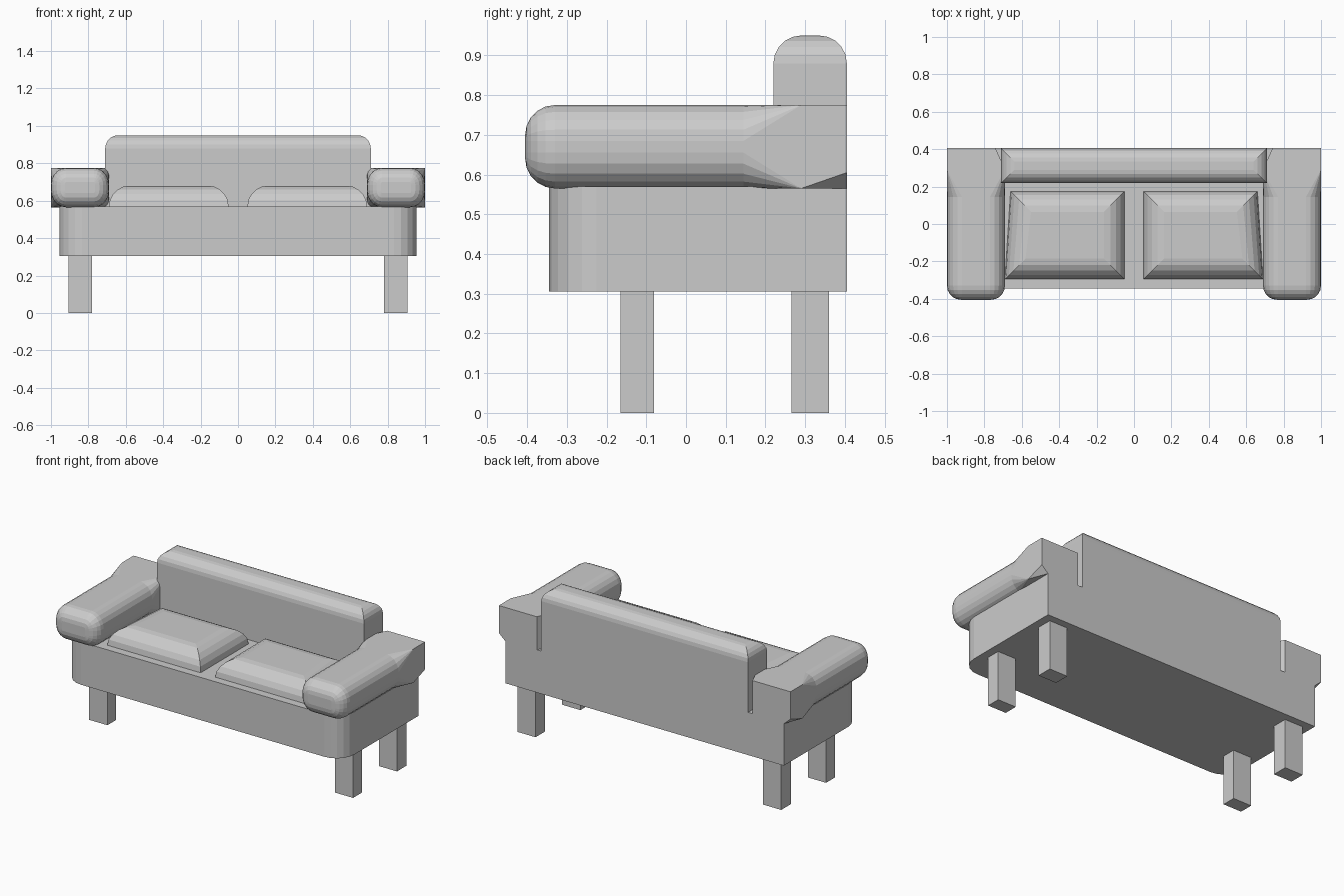
import bpy, bmesh
from math import sin, cos, pi

if "Cube" in bpy.data.objects:
    bpy.data.objects.remove(bpy.data.objects["Cube"])


def loft(name, rings, mirror=False):
    """Skin a list of closed rings, cap both ends, optionally mirror in x."""
    bm = bmesh.new()
    vs = [[bm.verts.new(p) for p in r] for r in rings]
    n = len(vs[0])
    for a, b in zip(vs, vs[1:]):
        for i in range(n):
            j = (i + 1) % n
            bm.faces.new((a[i], a[j], b[j], b[i]))
    bm.faces.new(vs[0][::-1])
    bm.faces.new(vs[-1])
    bmesh.ops.remove_doubles(bm, verts=bm.verts, dist=1e-4)
    bmesh.ops.recalc_face_normals(bm, faces=bm.faces)
    me = bpy.data.meshes.new(name)
    bm.to_mesh(me)
    bm.free()
    ob = bpy.data.objects.new(name, me)
    bpy.context.collection.objects.link(ob)
    if mirror:
        ob.modifiers.new("Mirror", 'MIRROR').use_mirror_merge = False
    return ob


def puff(name, x0, x1, y0, y1, z0, z1, r=0.0, skew=0.0, mirror=False):
    """Box whose four top edges are rounded with mitred corners."""
    steps = [(0, z0)]
    n = 5 if r else 0
    for k in range(n + 1):
        a = pi / 2 * k / max(n, 1)
        steps.append((r * (1 - cos(a)), z1 - r * (1 - sin(a))))
    rings = [[(x0 + i, y0 + i, z), (x1 - i, y0 + i, z),
              (x1 - i - skew, y1 - i, z), (x0 + i, y1 - i, z)]
             for i, z in steps]
    return loft(name, rings, mirror)


# Seat base with rounded front corners
R = 0.12
arc = [(0.955 - R + R * cos(a), -0.345 + R - R * sin(a))
       for a in (pi / 2 * k / 5 for k in range(6))]
plan = [(0.955, 0.405)] + arc + [(-x, y) for x, y in reversed(arc)] + [(-0.955, 0.405)]
loft("seat_base", [[(x, y, z) for x, y in plan] for z in (0.305, 0.57)])

# Legs
puff("front_leg", 0.78, 0.905, -0.165, -0.08, 0, 0.305, mirror=True)
puff("rear_leg", 0.78, 0.905, 0.265, 0.36, 0, 0.305, mirror=True)

# Backrest and seat cushions
puff("backrest", -0.71, 0.71, 0.22, 0.405, 0.57, 0.95, r=0.07)
puff("seat_cushion", 0.05, 0.69, -0.295, 0.175, 0.565, 0.68, r=0.11, skew=0.03, mirror=True)

# Armrests: domed front, rounded body, square block at the back
SEG = 5


def section(y, inset=0, rx=0.075, rz=0.09, xi=0.69, cut=(0, 0)):
    x0, x1, z0, z1 = xi + inset, 1 - inset, 0.565 + inset, 0.775 - inset
    ring = []
    for q, (cx, cz, sx, sz) in enumerate(((x1, z1, 1, 1), (x0, z1, -1, 1),
                                          (x0, z0, -1, -1), (x1, z0, 1, -1))):
        for k in range(SEG + 1):
            a = pi / 2 * (q + k / SEG)
            x = cx - sx * rx + rx * cos(a)
            z = cz - sz * rz + rz * sin(a)
            if q == 3:
                x -= cut[0] * (1 - k / SEG)
                z += cut[1] * k / SEG
            ring.append((x, y, z))
    return ring


D = 0.075
arm = []
for k in range(6):
    a = pi / 2 * k / 5
    i = D * (1 - sin(a))
    arm.append(section(-0.405 + D * (1 - cos(a)), i, 0.08 - i, 0.09 - i))
arm += [section(0.145, 0, 0.08, 0.09), section(0.29, 0, 0, 0),
        section(0.405, 0, 0, 0, xi=0.74, cut=(0.045, 0.04))]
loft("armrest", arm, mirror=True)
